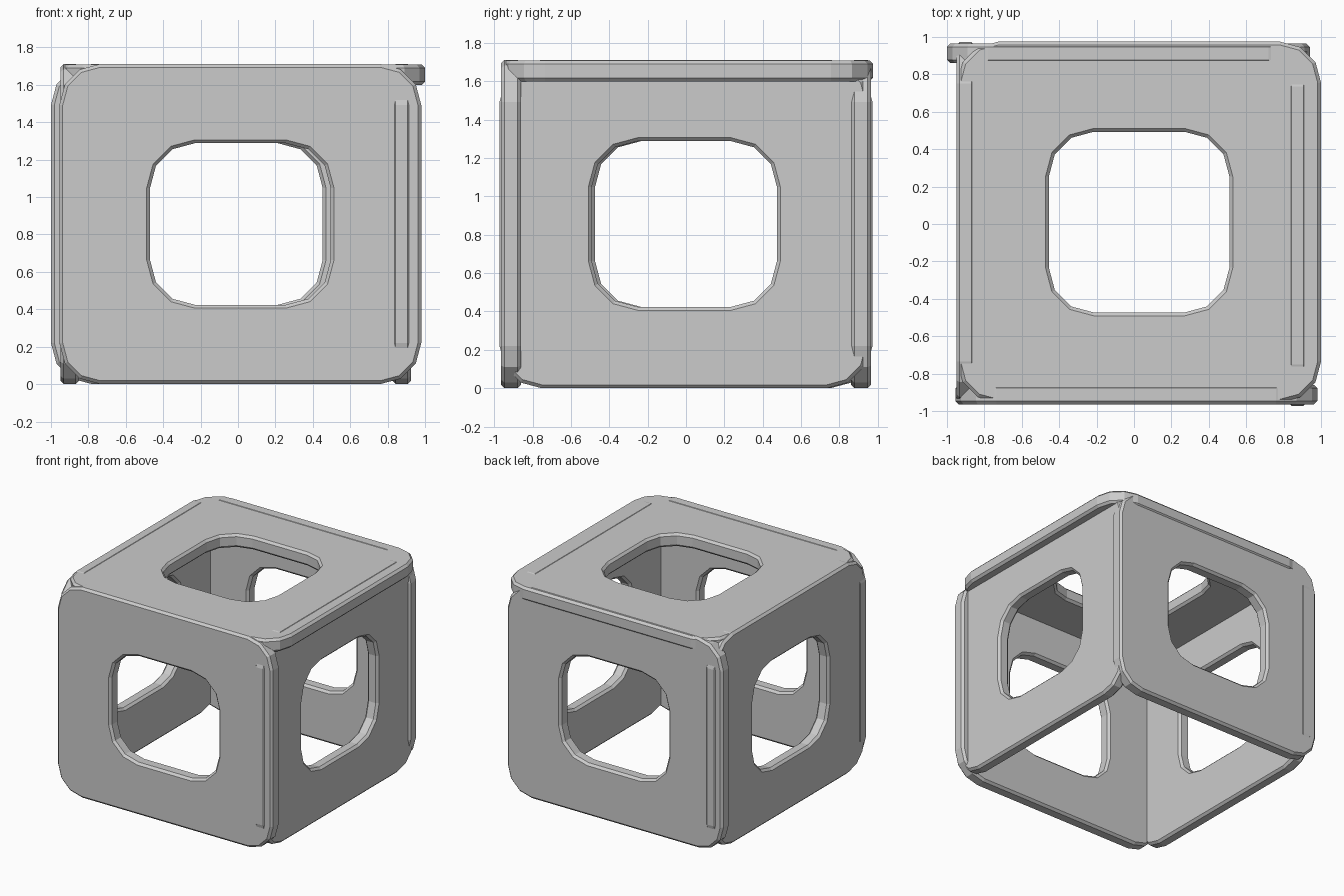
import bpy, bmesh, math

if "Cube" in bpy.data.objects:
    bpy.data.objects.remove(bpy.data.objects["Cube"])

BEVEL = 0.018


def ring(cu, cv, hu, hv, r, grow):
    """Rounded rectangle, three segments per corner, offset by grow."""
    hu, hv, r = hu + grow, hv + grow, r + grow
    pts = []
    for q, (su, sv) in enumerate(((1, 1), (-1, 1), (-1, -1), (1, -1))):
        for k in range(4):
            a = math.radians(90 * q + 30 * k)
            pts.append((cu + su * (hu - r) + r * math.cos(a),
                        cv + sv * (hv - r) + r * math.sin(a)))
    return pts


def panel(name, axis, d, u, v, hole_v):
    """Plate with a rounded window; d, u, v are ranges (d = thickness)."""
    bm = bmesh.new()
    cu, cv = sum(u) / 2, sum(v) / 2
    outer = (cu, cv, (u[1] - u[0]) / 2, (v[1] - v[0]) / 2, 0.22)
    inner = (cu, cv, 0.483, hole_v, 0.24)
    b = BEVEL
    # closed cross-section: outer rim, then window rim
    section = [(outer, -b, d[0]), (outer, 0, d[0] + b), (outer, 0, d[1] - b), (outer, -b, d[1]),
               (inner, b, d[1]), (inner, 0, d[1] - b), (inner, 0, d[0] + b), (inner, b, d[0])]
    rings = []
    for shape, grow, depth in section:
        verts = []
        for p, q in ring(*shape, grow):
            co = {'X': (depth, p, q), 'Y': (p, depth, q), 'Z': (p, q, depth)}[axis]
            verts.append(bm.verts.new(co))
        rings.append(verts)
    n = len(rings[0])
    for i in range(len(rings)):
        a, c = rings[i], rings[(i + 1) % len(rings)]
        for j in range(n):
            k = (j + 1) % n
            bm.faces.new((a[j], a[k], c[k], c[j]))
    bmesh.ops.recalc_face_normals(bm, faces=bm.faces)
    mesh = bpy.data.meshes.new(name)
    bm.to_mesh(mesh)
    bm.free()
    obj = bpy.data.objects.new(name, mesh)
    bpy.context.collection.objects.link(obj)
    return obj


# four walls interlocking like a pinwheel; straight rims poke through as tabs
Z = (0.0, 1.712)
panel("front_panel", 'Y', (-0.965, -0.86), (-0.955, 0.98), Z, 0.432)
panel("back_panel", 'Y', (0.86, 0.965), (-1.0, 0.94), Z, 0.432)
panel("right_panel", 'X', (0.825, 0.925), (-0.972, 0.955), Z, 0.432)
panel("left_panel", 'X', (-0.95, -0.85), (-0.955, 0.972), Z, 0.432)

# top plate, bottom stays open
panel("top_panel", 'Z', (1.60, 1.709), (-0.945, 1.0), (-0.955, 0.975), 0.483)
